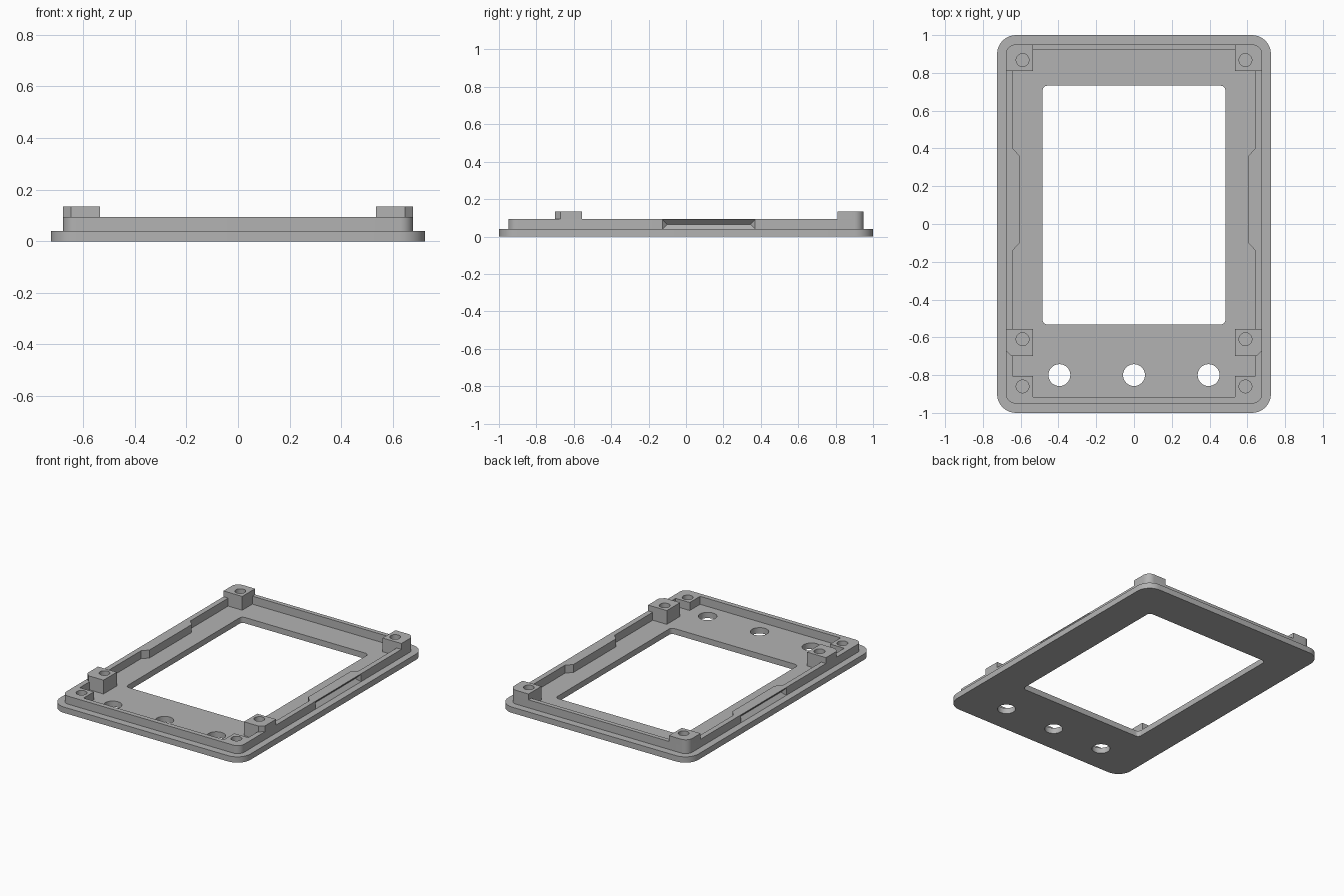
import bpy, bmesh, math

cube = bpy.data.objects.get("Cube")
if cube:
    bpy.data.objects.remove(cube, do_unlink=True)

grey = bpy.data.materials.new("plain grey")
grey.use_nodes = True
colour = (0.45, 0.45, 0.45, 1)
grey.diffuse_color = colour
grey.node_tree.nodes["Principled BSDF"].inputs["Base Color"].default_value = colour


def finish(name, bm):
    bmesh.ops.recalc_face_normals(bm, faces=bm.faces)
    mesh = bpy.data.meshes.new(name)
    bm.to_mesh(mesh)
    bm.free()
    mesh.materials.append(grey)
    ob = bpy.data.objects.new(name, mesh)
    bpy.context.collection.objects.link(ob)
    return ob


def prism(name, outline, z0, z1):
    bm = bmesh.new()
    base = bm.faces.new([bm.verts.new((x, y, z0)) for x, y in outline])
    top = bmesh.ops.extrude_face_region(bm, geom=[base])["geom"]
    bmesh.ops.translate(bm, vec=(0, 0, z1 - z0),
                        verts=[v for v in top if isinstance(v, bmesh.types.BMVert)])
    return finish(name, bm)


def arc(cx, cy, r, start, sweep, steps):
    return [(cx + r * math.cos(math.radians(start + sweep * i / steps)),
             cy + r * math.sin(math.radians(start + sweep * i / steps)))
            for i in range(steps + 1)]


def rounded(x0, x1, y0, y1, r, steps=8):
    return (arc(x1 - r, y1 - r, r, 0, 90, steps) + arc(x0 + r, y1 - r, r, 90, 90, steps)
            + arc(x0 + r, y0 + r, r, 180, 90, steps) + arc(x1 - r, y0 + r, r, 270, 90, steps))


def circle(x, y, r):
    return arc(x, y, r, 0, 360, 32)[:-1]


def cut(target, cutters):
    for c in cutters:
        mod = target.modifiers.new("cut", "BOOLEAN")
        mod.operation, mod.solver, mod.object = "DIFFERENCE", "EXACT", c
    deps = bpy.context.evaluated_depsgraph_get()
    mesh = bpy.data.meshes.new_from_object(target.evaluated_get(deps))
    target.modifiers.clear()
    target.data = mesh
    for c in cutters:
        bpy.data.objects.remove(c, do_unlink=True)


def smooth(ob):
    bpy.ops.object.select_all(action="DESELECT")
    ob.select_set(True)
    bpy.context.view_layer.objects.active = ob
    bpy.ops.object.shade_smooth_by_angle(angle=math.radians(30))


PLATE, RIM, POST = 0.04, 0.095, 0.135
X, Y, INNER = 0.678, 0.95, 0.535

# Front plate with screen window and three button holes
plate = prism("front_plate", rounded(-0.725, 0.725, -1, 1, 0.1), 0, PLATE)
cut(plate, [prism("window_cutter", rounded(-0.484, 0.484, -0.532, 0.732, 0.025), -0.1, 0.2)]
    + [prism("button_cutter", circle(x, -0.8, 0.058), -0.1, 0.2) for x in (-0.395, 0, 0.395)])
smooth(plate)

# Raised rim; the cavity outline leaves the corner blocks and side bulges standing
half = [(INNER, 0.92), (INNER, 0.81), (0.642, 0.81), (0.642, 0.4), (0.605, 0.36),
        (0.605, -0.1), (0.642, -0.14), (0.642, -0.555), (INNER, -0.555), (INNER, -0.7),
        (0.642, -0.7), (0.642, -0.805), (INNER, -0.805), (INNER, -0.917)]
cavity = half + [(-x, y) for x, y in reversed(half)]
rim = prism("rim", rounded(-X, X, -Y, Y, 0.05), 0.03, RIM)
cutters = [prism("cavity_cutter", cavity, 0, 0.2)]


# Tapered latch groove on the outside of each long side
def groove(side):
    bm = bmesh.new()
    for x, grow in ((X + 0.003, 0.028), (X - 0.025, 0)):
        for y in (-0.1 - grow, 0.345 + grow):
            for z in {0.065 - grow, 0.065 + grow}:
                bm.verts.new((side * x, y, z))
    bmesh.ops.convex_hull(bm, input=bm.verts)
    return finish("groove_cutter", bm)


for side in (-1, 1):
    cutters.append(groove(side))
    for y in (-0.86, -0.61, 0.868):
        cutters.append(prism("screw_cutter", circle(side * 0.59, y, 0.034), 0, 0.2))
cut(rim, cutters)
smooth(rim)

# Taller tops on four of the corner blocks
back = [(INNER, 0.81), (X, 0.81)] + arc(X - 0.05, Y - 0.05, 0.05, 0, 90, 8) + [(INNER, Y)]
front = [(INNER, -0.7), (X - 0.03, -0.7), (X, -0.672), (X, -0.555), (INNER, -0.555)]
for side, label in ((1, "left"), (-1, "right")):
    for end, outline, y in (("back", back, 0.868), ("front", front, -0.61)):
        post = prism(f"{end}_{label}_post", [(side * px, py) for px, py in outline], RIM, POST)
        cut(post, [prism("screw_cutter", circle(side * 0.59, y, 0.034), 0, 0.2)])
        smooth(post)
